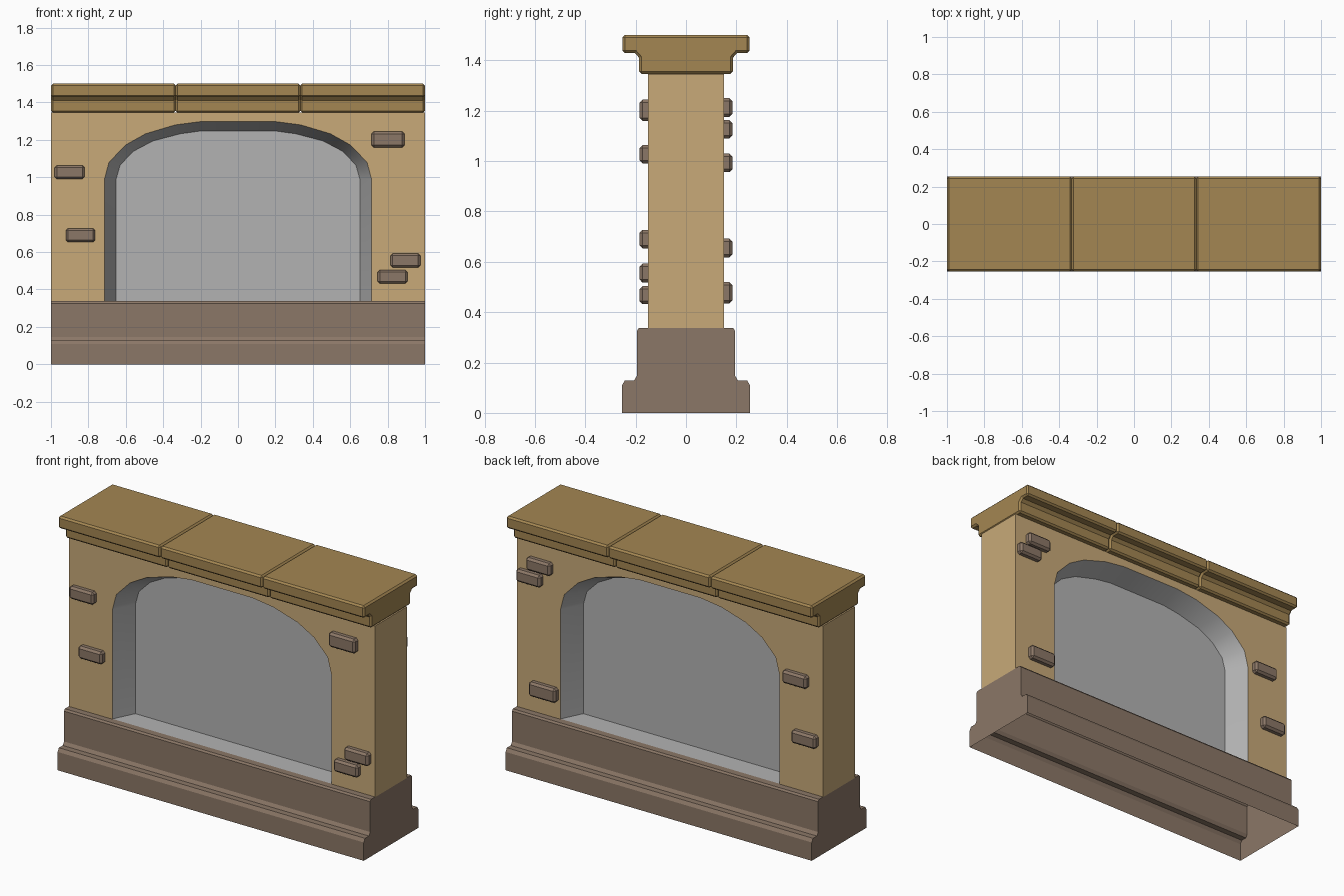
import bpy
import bmesh
import math

cube = bpy.data.objects.get("Cube")
if cube:
    bpy.data.objects.remove(cube)


def material(name, rgb):
    m = bpy.data.materials.new(name)
    m.use_nodes = True
    m.diffuse_color = (*rgb, 1)
    m.node_tree.nodes["Principled BSDF"].inputs["Base Color"].default_value = (*rgb, 1)
    return m


SAND = material("sand wall", (0.58, 0.40, 0.19))
BROWN = material("brown stone", (0.26, 0.185, 0.135))
OCHRE = material("ochre cap", (0.37, 0.24, 0.085))
GREY = material("grey niche", (0.45, 0.45, 0.45))


def finish(name, bm, mat, bevel=0, smooth=False):
    bmesh.ops.recalc_face_normals(bm, faces=bm.faces)
    mesh = bpy.data.meshes.new(name)
    bm.to_mesh(mesh)
    bm.free()
    mesh.materials.append(mat)
    ob = bpy.data.objects.new(name, mesh)
    bpy.context.collection.objects.link(ob)
    if bevel:
        mod = ob.modifiers.new("worn_edges", "BEVEL")
        mod.width = bevel
        mod.segments = 1
        mod.limit_method = "ANGLE"
        mod.angle_limit = math.radians(50)
    if smooth:
        bpy.ops.object.select_all(action="DESELECT")
        ob.select_set(True)
        bpy.context.view_layer.objects.active = ob
        bpy.ops.object.shade_smooth_by_angle(angle=math.radians(35))
    return ob


def mirrored(half):
    """Complete a symmetric outline from its positive half."""
    return half + [(-a, z) for a, z in reversed(half)]


def extrude_x(name, half, x0, x1, mat, bevel=0, open_bottom=False):
    """Run a symmetric (y, z) section along x."""
    bm = bmesh.new()
    outline = mirrored(half)
    ends = [[bm.verts.new((x, y, z)) for y, z in outline] for x in (x0, x1)]
    for ring in ends:
        bm.faces.new(ring)
    n = len(outline)
    for i in range(n - 1 if open_bottom else n):
        j = (i + 1) % n
        bm.faces.new((ends[0][i], ends[0][j], ends[1][j], ends[1][i]))
    return finish(name, bm, mat, bevel)


# Stepped plinth, hollow underneath
extrude_x("plinth", [(0.255, 0), (0.255, 0.108), (0.243, 0.128), (0.207, 0.128),
                     (0.195, 0.147), (0.195, 0.326), (0.187, 0.337)],
          -1, 1, BROWN, open_bottom=True)

# Three moulded cap blocks
cap = [(0.186, 1.345), (0.186, 1.41), (0.202, 1.428), (0.253, 1.428), (0.253, 1.5)]
for i, name in enumerate(("right", "middle", "left")):
    x = -1 + i * 2 / 3
    extrude_x("cap_" + name, cap, x, x + 2 / 3, OCHRE, bevel=0.01)

# Arch outlines: at the wall face and at the recessed panel
FLOOR, TOP, DEPTH, PANEL = 0.335, 1.346, 0.15, 0.025
outer = mirrored([(0.715, FLOOR), (0.715, 0.985), (0.69, 1.08), (0.6, 1.173),
                  (0.495, 1.232), (0.335, 1.28), (0.197, 1.298)])
inner = mirrored([(0.653, FLOOR), (0.653, 0.985), (0.63, 1.066), (0.557, 1.14),
                  (0.455, 1.194), (0.31, 1.232), (0.197, 1.248)])

# Wall faces with the arch cut out, plus ends and top
bm = bmesh.new()
corners = [(-1, FLOOR), (-1, TOP), (1, TOP), (1, FLOOR)]
sides = []
for y in (-DEPTH, DEPTH):
    ring = [bm.verts.new((x, y, z)) for x, z in corners + outer]
    bm.faces.new(ring)
    sides.append(ring)
for i in range(3):
    bm.faces.new((sides[0][i], sides[0][i + 1], sides[1][i + 1], sides[1][i]))
finish("wall", bm, SAND)

# Splayed niche with floor and panel on each side
for side, name in ((-1, "front"), (1, "back")):
    bm = bmesh.new()
    rim = [bm.verts.new((x, side * DEPTH, z + 0.004 * (z == FLOOR))) for x, z in outer]
    back = [bm.verts.new((x, side * PANEL, z + 0.004 * (z == FLOOR))) for x, z in inner]
    panel = bm.faces.new(back)
    for i in range(len(rim)):
        j = (i + 1) % len(rim)
        bm.faces.new((rim[i], rim[j], back[j], back[i]))
    niche = finish(name + "_niche", bm, GREY, smooth=True)
    # face the surfaces into the opening
    if niche.data.polygons[0].normal.y * side < 0:
        niche.data.flip_normals()


def stone(name, x, z, side, w=0.16, h=0.074, out=0.034):
    """A protruding brick with chipped edges, part sunk in the wall."""
    bm = bmesh.new()
    bmesh.ops.create_cube(bm, size=1)
    depth = out + 0.02
    for v in bm.verts:
        v.co = (x + v.co.x * w,
                side * (DEPTH + out - depth / 2) + v.co.y * depth,
                z + v.co.z * h)
    finish(name, bm, BROWN, bevel=0.012)


# Bricks showing through the wall
front = [(0.802, 1.202, 0.175, 0.085), (-0.9, 1.027, 0.16, 0.074), (-0.842, 0.69, 0.157, 0.074),
         (0.895, 0.555, 0.16, 0.076), (0.827, 0.468, 0.16, 0.073)]
rear = [(0.843, 1.212, 0.16, 0.075), (0.908, 1.126, 0.16, 0.073), (-0.83, 0.993, 0.16, 0.075),
        (-0.89, 0.655, 0.16, 0.076), (0.817, 0.477, 0.175, 0.085)]
for side, label, rows in ((-1, "front", front), (1, "back", rear)):
    for i, (x, z, w, h) in enumerate(rows):
        stone(f"{label}_brick_{i + 1}", x, z, side, w, h)
